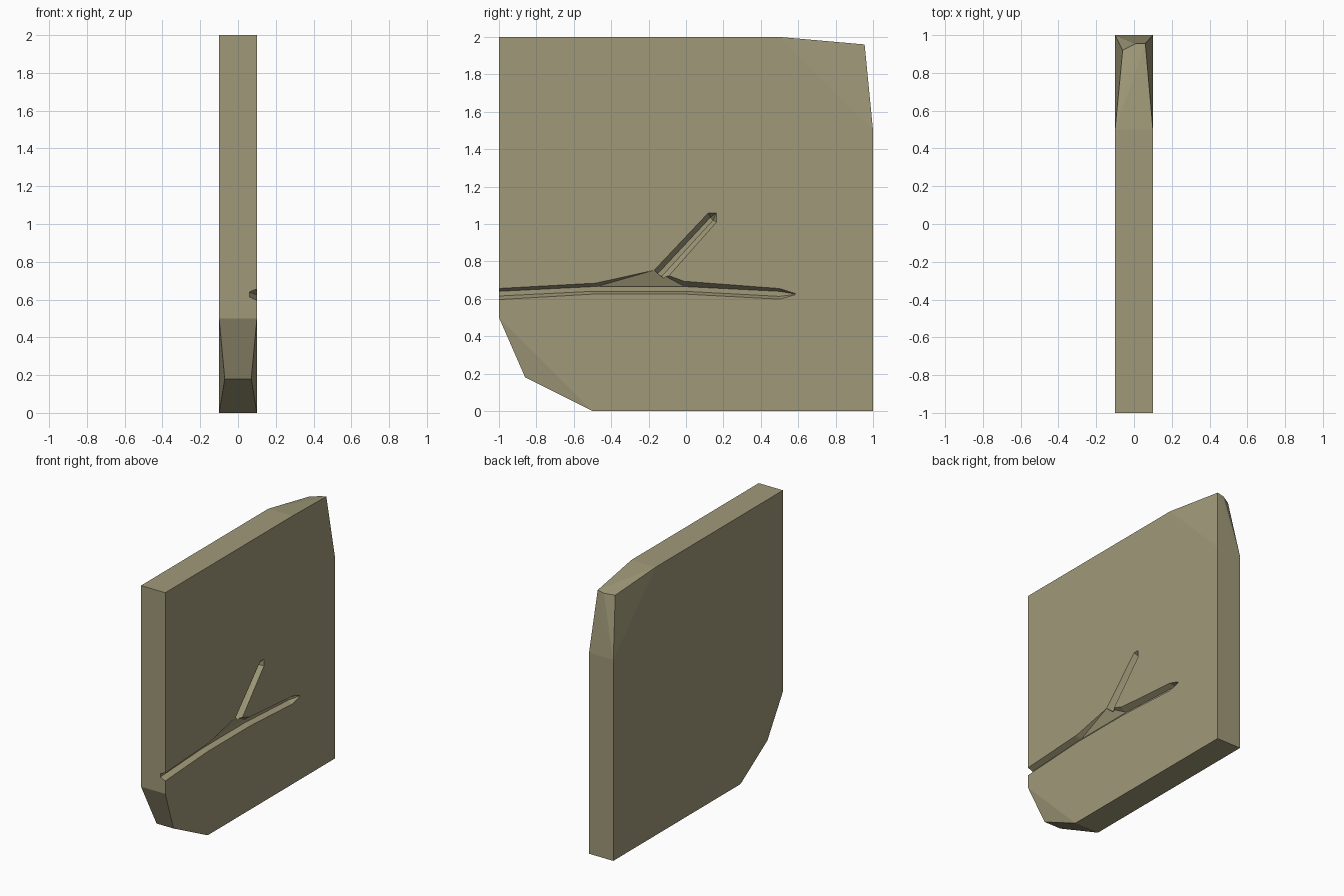
import bpy, bmesh

if "Cube" in bpy.data.objects:
    bpy.data.objects.remove(bpy.data.objects["Cube"])

T = 0.1       # half thickness of the slab
FLOOR = 0.06  # x of the crack floor
OUT = 0.14    # cutters reach beyond the face

mat = bpy.data.materials.new("stone")
mat.diffuse_color = (0.35, 0.32, 0.19, 1)
mat.use_nodes = True
mat.node_tree.nodes["Principled BSDF"].inputs["Base Color"].default_value = mat.diffuse_color


def make_object(name, bm):
    bmesh.ops.recalc_face_normals(bm, faces=bm.faces)
    mesh = bpy.data.meshes.new(name)
    bm.to_mesh(mesh)
    bm.free()
    ob = bpy.data.objects.new(name, mesh)
    bpy.context.collection.objects.link(ob)
    return ob


def hull(name, points):
    bm = bmesh.new()
    for p in points:
        bm.verts.new(p)
    res = bmesh.ops.convex_hull(bm, input=bm.verts)
    junk = {g for g in res["geom_interior"] + res["geom_unused"]
            if isinstance(g, bmesh.types.BMVert)}
    bmesh.ops.delete(bm, geom=list(junk), context='VERTS')
    bmesh.ops.dissolve_limit(bm, angle_limit=0.001, verts=bm.verts, edges=bm.edges)
    return make_object(name, bm)


def loft(name, sections):
    bm = bmesh.new()
    rings = [[bm.verts.new(p) for p in s] for s in sections]
    for a, b in zip(rings, rings[1:]):
        for i in range(len(a)):
            j = (i + 1) % len(a)
            bm.faces.new((a[i], a[j], b[j], b[i]))
    bm.faces.new(rings[0])
    bm.faces.new(rings[-1])
    return make_object(name, bm)


def rim(points):
    """Crack outline (y, z) on the face, repeated outside it."""
    return [(x, y, z) for x in (T, OUT) for y, z in points]


# Slab outline with two broken corners (low front, high back)
points = []
for s in (-T, T):
    points += [(s, y, z) for y, z in
               [(-1, 2), (0.5, 2), (1, 1.5), (1, 0), (-0.5, 0), (-1, 0.5)]]
    points.append((0.7 * s, -0.86, 0.18))
# Ragged tip of the high corner
points += [(-0.06, 0.92, 1.94), (-0.02, 0.94, 1.945),
           (0.01, 0.955, 1.95), (0.06, 0.955, 1.96)]
slab = hull("stone_slab", points)
slab.data.materials.append(mat)

# Long crack: y, lower rim, floor low, floor high, upper rim
sections = []
for y, a, b, c, d in [(-1.1, 0.59, 0.61, 0.635, 0.65),
                      (-0.5, 0.625, 0.64, 0.665, 0.683),
                      (0, 0.625, 0.64, 0.665, 0.693),
                      (0.5, 0.598, 0.613, 0.64, 0.655),
                      (0.585, 0.622, 0.624, 0.626, 0.628)]:
    f = FLOOR if y < 0.55 else T - 0.002
    sections.append([(OUT, y, a), (T, y, a), (f, y, b),
                     (f, y, c), (T, y, d), (OUT, y, d)])
cutters = [loft("long_crack_cutter", sections)]

# Chipped slope between the two cracks
cutters.append(hull("chip_cutter", rim([(-0.5, 0.68), (-0.17, 0.753),
                                        (-0.11, 0.702), (0, 0.69)])
                    + [(FLOOR + 0.001, -0.49, 0.662), (FLOOR + 0.001, 0, 0.662)]))

# Slanted branch crack
cutters.append(hull("branch_crack_cutter",
                    rim([(-0.17, 0.753), (0.12, 1.06), (0.163, 1.06),
                         (0.163, 1.01), (-0.11, 0.702)])
                    + [(FLOOR, y, z) for y, z in
                       [(-0.15, 0.735), (0.13, 1.035),
                        (0.145, 1.02), (-0.13, 0.72)]]))

for c in cutters:
    c.hide_render = True
    c.hide_set(True)
    m = slab.modifiers.new(c.name, 'BOOLEAN')
    m.operation = 'DIFFERENCE'
    m.solver = 'EXACT'
    m.object = c
